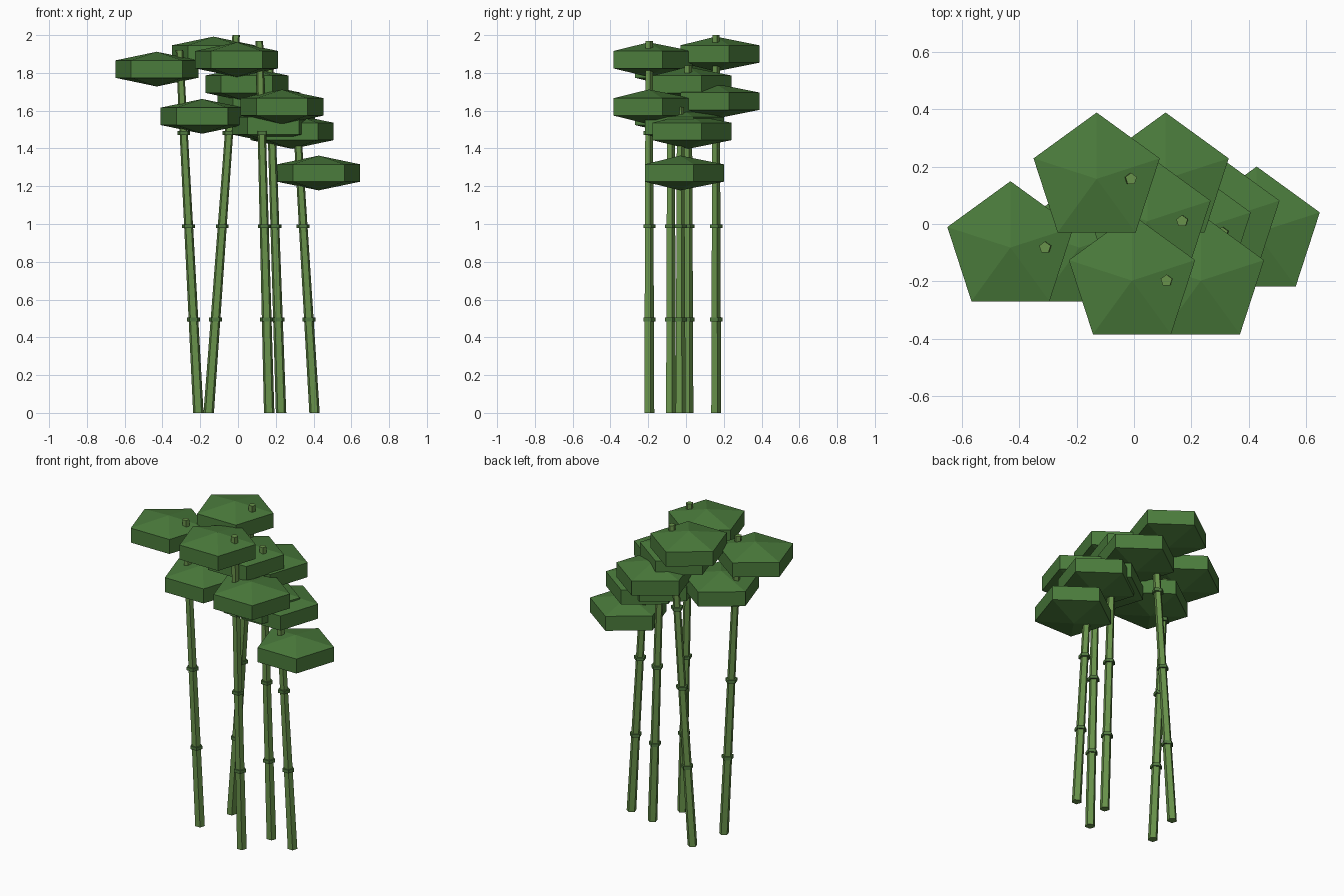
import bpy
from math import sin, cos, tau

if "Cube" in bpy.data.objects:
    bpy.data.objects.remove(bpy.data.objects["Cube"])

SIDES = 5


def material(name, color):
    m = bpy.data.materials.new(name)
    m.diffuse_color = (*color, 1)
    m.use_nodes = True
    m.node_tree.nodes["Principled BSDF"].inputs["Base Color"].default_value = m.diffuse_color
    return m


STEM = material("stem_green", (0.14, 0.29, 0.07))
RING = material("ring_green", (0.08, 0.19, 0.05))
LEAF = material("leaf_green", (0.07, 0.2, 0.045))


def loft(name, sections, mat, tips=None):
    """Join horizontal pentagons (x, y, z, radius); close with flat caps or tip points."""
    verts, faces = [], []
    for x, y, z, r in sections:
        verts += [(x - r * sin(tau * i / SIDES), y + r * cos(tau * i / SIDES), z)
                  for i in range(SIDES)]
    last = (len(sections) - 1) * SIDES
    for base in range(0, last, SIDES):
        for i in range(SIDES):
            j = (i + 1) % SIDES
            faces.append((base + i, base + j, base + SIDES + j, base + SIDES + i))
    if tips:
        lo = len(verts)
        verts += tips
        for i in range(SIDES):
            j = (i + 1) % SIDES
            faces += [(lo, j, i), (lo + 1, last + i, last + j)]
    else:
        faces += [tuple(reversed(range(SIDES))), tuple(range(last, last + SIDES))]
    mesh = bpy.data.meshes.new(name)
    mesh.from_pydata(verts, [], faces)
    mesh.materials.append(mat)
    obj = bpy.data.objects.new(name, mesh)
    bpy.context.collection.objects.link(obj)
    return obj


def leaf(name, x, y, z):
    # squashed five-sided canopy: vertical rim with shallow pyramids
    r, rim, tip = 0.231, 0.046, 0.092
    loft(name, [(x, y, z - rim, r), (x, y, z + rim, r)], LEAF,
         [(x, y, z - tip), (x, y, z + tip)])


# base x, top x, y, height of each stalk
stalks = [(-0.21, -0.31, -0.082, 1.92),
          (-0.155, -0.01, 0.157, 2.0),
          (0.165, 0.113, -0.197, 1.97),
          (0.228, 0.167, 0.01, 1.84),
          (0.405, 0.307, -0.031, 1.62)]

for n, (x0, x1, y, h) in enumerate(stalks, 1):
    # tapered leaning stem
    loft(f"stem_{n}", [(x0, y, 0, 0.029), (x1, y, h, 0.021)], STEM)
    # node rings
    for k in range(1, 4):
        z = 0.494 * k
        x = x0 + (x1 - x0) * z / h
        loft(f"stem_{n}_ring_{k}", [(x, y, z - 0.01, 0.036), (x, y, z + 0.01, 0.036)], RING)
    # upper and lower leaf clumps
    leaf(f"upper_leaf_{n}", x1 - 0.12, y, h - 0.1)
    leaf(f"lower_leaf_{n}", x1 + 0.12, y, h - 0.35)
